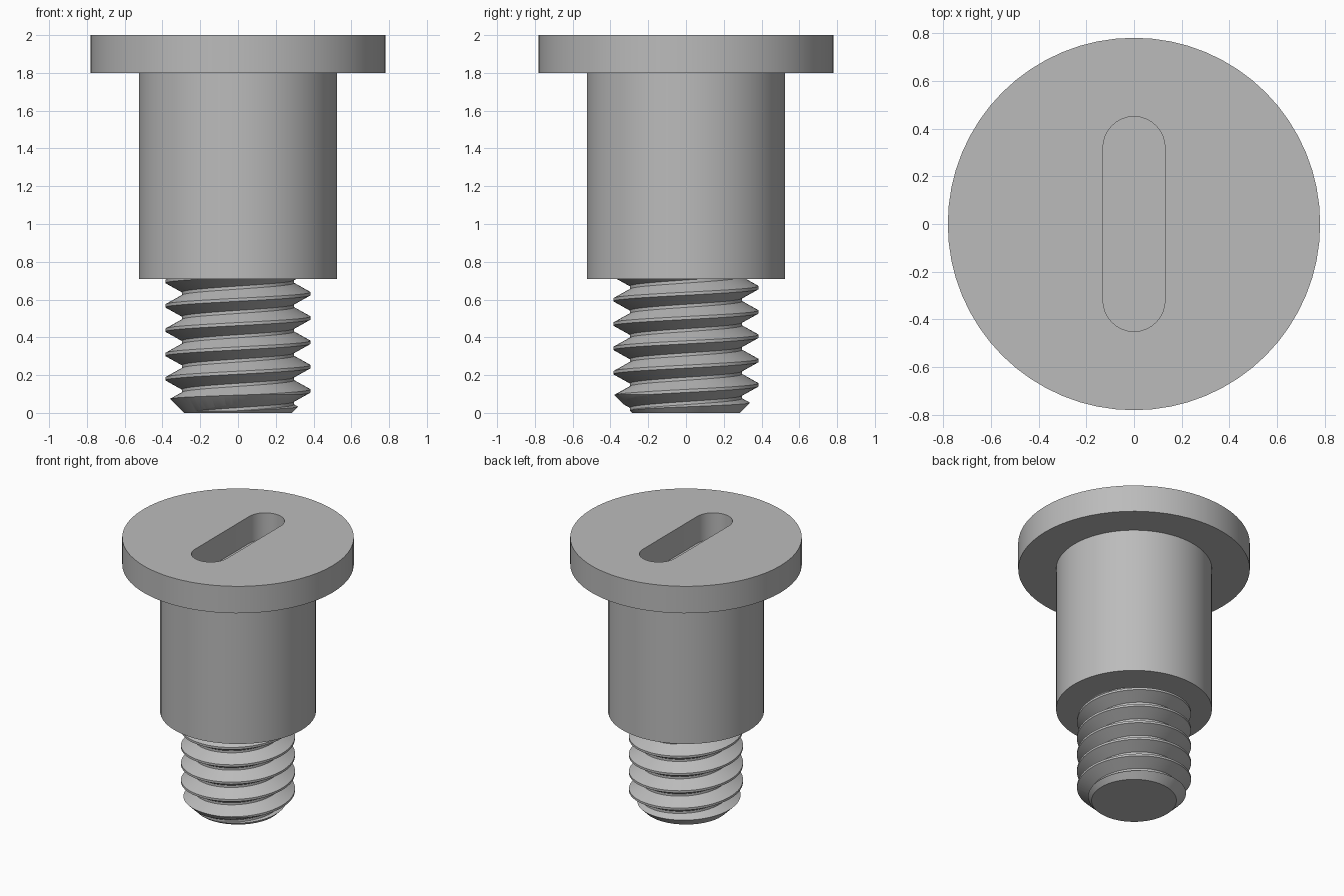
import bpy, bmesh
from math import pi, sin, cos

if "Cube" in bpy.data.objects:
    bpy.data.objects.remove(bpy.data.objects["Cube"])

SEG = 64
PITCH = 0.1287
ROOT, CREST = 0.297, 0.384
SHOULDER_Z = 0.71

steel = bpy.data.materials.new("grey_steel")
steel.use_nodes = True
colour = (0.5, 0.5, 0.5, 1)
steel.diffuse_color = colour
steel.node_tree.nodes["Principled BSDF"].inputs["Base Color"].default_value = colour


def finish(name, bm):
    bmesh.ops.recalc_face_normals(bm, faces=bm.faces)
    mesh = bpy.data.meshes.new(name)
    bm.to_mesh(mesh)
    bm.free()
    mesh.materials.append(steel)
    obj = bpy.data.objects.new(name, mesh)
    bpy.context.collection.objects.link(obj)
    return obj


def lathe(name, profile):
    """Solid of revolution; the flat ends are closed with discs."""
    bm = bmesh.new()
    rings = [[bm.verts.new((r * cos(2 * pi * i / SEG), r * sin(2 * pi * i / SEG), z))
              for i in range(SEG)] for r, z in profile]
    for a, b in zip(rings, rings[1:]):
        for i in range(SEG):
            j = (i + 1) % SEG
            bm.faces.new((a[i], a[j], b[j], b[i]))
    bm.faces.new(rings[0])
    bm.faces.new(rings[-1])
    return finish(name, bm)


def apply_boolean(obj, tool, operation):
    tool.hide_render = True
    mod = obj.modifiers.new("cut", "BOOLEAN")
    mod.operation, mod.object, mod.solver = operation, tool, "EXACT"
    select(obj)
    bpy.ops.object.modifier_apply(modifier=mod.name)
    bpy.data.objects.remove(tool)


def select(obj):
    bpy.ops.object.select_all(action="DESELECT")
    obj.select_set(True)
    bpy.context.view_layer.objects.active = obj


def slot_solid(half_width, half_length, bottom, top):
    """Prism with rounded ends, running along y."""
    bm = bmesh.new()
    outline = []
    for side in (1, -1):
        for i in range(17):
            a = pi * i / 16
            outline.append(bm.verts.new((side * half_width * cos(a),
                side * (half_length - half_width + half_width * sin(a)), bottom)))
    face = bm.faces.new(outline)
    ext = bmesh.ops.extrude_face_region(bm, geom=[face])["geom"]
    verts = [v for v in ext if isinstance(v, bmesh.types.BMVert)]
    bmesh.ops.translate(bm, verts=verts, vec=(0, 0, top - bottom))
    return finish("slot_cutter", bm)


def helical_rod(name, crest_z, turns):
    """Closed rod whose rows climb one pitch per revolution."""
    bm = bmesh.new()
    flat = PITCH / 16
    tooth = [(ROOT, -PITCH / 2 + flat), (CREST, -flat), (CREST, flat), (ROOT, PITCH / 2 - flat)]
    rows = [(r, crest_z + z + PITCH * t) for t in range(turns) for r, z in tooth]
    n, step = len(rows), len(tooth)
    cols = []
    for i in range(SEG):
        a = 2 * pi * i / SEG
        cols.append([bm.verts.new((r * cos(a), r * sin(a), z + PITCH * i / SEG)) for r, z in rows])
    # the last column joins the first one, a full pitch higher
    extra = [bm.verts.new((r, 0, z + PITCH)) for r, z in rows[-step:]]
    cols.append(cols[0][step:] + extra)
    for a, b in zip(cols, cols[1:]):
        for k in range(n - 1):
            bm.faces.new((a[k], b[k], b[k + 1], a[k + 1]))
    # close both ends with fans
    low = [c[0] for c in cols] + cols[0][step - 1:0:-1]
    high = [c[-1] for c in cols] + extra[-2::-1]
    for loop in (low, high):
        hub = bm.verts.new((0, 0, sum(v.co.z for v in loop) / len(loop)))
        for u, v in zip(loop, loop[1:] + loop[:1]):
            bm.faces.new((u, v, hub))
    return finish(name, bm)


# head and shoulder with the driver slot
head = lathe("head_and_shoulder", [(0.525, SHOULDER_Z), (0.525, 1.8), (0.78, 1.8), (0.78, 2.0)])
apply_boolean(head, slot_solid(0.13, 0.45, 1.8, 2.1), "DIFFERENCE")

# threaded shank, trimmed flat with a chamfered tip
shank = helical_rod("threaded_shank", 0.245 - 5 * PITCH, 11)
trim = lathe("shank_trim", [(0.286, 0), (0.436, 0.15), (0.436, SHOULDER_Z + 0.01)])
apply_boolean(shank, trim, "INTERSECT")

for obj in (head, shank):
    select(obj)
    bpy.ops.object.shade_smooth_by_angle(angle=pi / 9)
